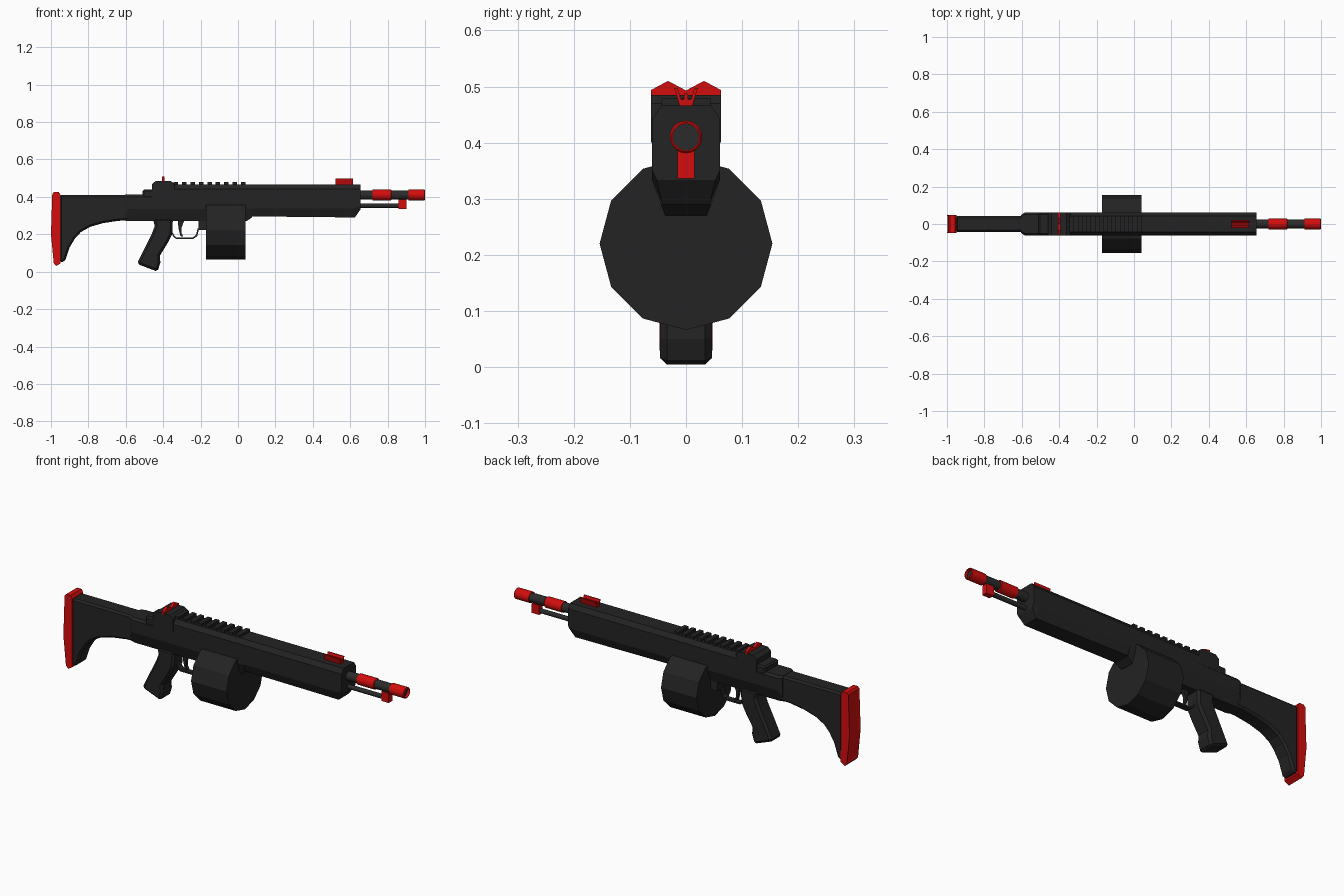
import bpy, bmesh, math
from mathutils import Matrix

if "Cube" in bpy.data.objects:
    bpy.data.objects.remove(bpy.data.objects["Cube"])


def material(name, r, g, b):
    m = bpy.data.materials.new(name)
    m.diffuse_color = (r, g, b, 1)
    m.use_nodes = True
    m.node_tree.nodes["Principled BSDF"].inputs["Base Color"].default_value = m.diffuse_color
    return m


BLACK = material("matte_black", 0.017, 0.017, 0.017)
GREY = material("barrel_grey", 0.024, 0.024, 0.024)
RED = material("red", 0.65, 0.004, 0.004)


def finish(name, bm, mat):
    bmesh.ops.recalc_face_normals(bm, faces=bm.faces)
    me = bpy.data.meshes.new(name)
    bm.to_mesh(me)
    bm.free()
    ob = bpy.data.objects.new(name, me)
    me.materials.append(mat)
    bpy.context.collection.objects.link(ob)
    return ob


def loft(name, rings, mat):
    """Skin closed rings of equal length and cap both ends."""
    bm = bmesh.new()
    vs = [[bm.verts.new(p) for p in r] for r in rings]
    n = len(vs[0])
    for a, b in zip(vs, vs[1:]):
        for i in range(n):
            bm.faces.new((a[i], a[(i + 1) % n], b[(i + 1) % n], b[i]))
    bm.faces.new(vs[0][::-1])
    bm.faces.new(vs[-1])
    return finish(name, bm, mat)


def bevel(ob, w, angle=60):
    m = ob.modifiers.new("bevel", 'BEVEL')
    m.width, m.segments = w, 1
    m.limit_method, m.angle_limit = 'ANGLE', math.radians(angle)
    return ob


def side(name, pts, hw, mat, bev=0.0):
    """Side profile in x,z given a half width in y."""
    ob = loft(name, [[(x, s * hw, z) for x, z in pts] for s in (-1, 1)], mat)
    return bevel(ob, bev) if bev else ob


def box(name, x0, x1, hw, z0, z1, mat, bev=0.0):
    return side(name, [(x0, z0), (x1, z0), (x1, z1), (x0, z1)], hw, mat, bev)


def section(x, zb, zt, hw, bw, bh, tw, th):
    """Chamfered eight-sided cross-section."""
    half = [(bw, zb), (hw, zb + bh), (hw, zt - th), (tw, zt)]
    return [(x, y, z) for y, z in half] + [(x, -y, z) for y, z in half[::-1]]


def rod(name, x0, x1, r, z, n, mat, smooth=True):
    bm = bmesh.new()
    rot = Matrix.Translation(((x0 + x1) / 2, 0, z)) @ Matrix.Rotation(math.pi / 2, 4, 'Y')
    bmesh.ops.create_cone(bm, cap_ends=True, segments=n, radius1=r, radius2=r,
                          depth=x1 - x0, matrix=rot)
    if smooth:
        for f in bm.faces:
            f.smooth = len(f.verts) == 4
    return finish(name, bm, mat)


def tube(name, x0, x1, r, ri, z, n, mat):
    """Hollow sleeve around the x axis."""
    bm = bmesh.new()
    loops = []
    for x, q in ((x0, r), (x1 - 0.004, r), (x1, r - 0.003), (x1, ri), (x0, ri)):
        loops.append([bm.verts.new((x, q * math.cos(2 * math.pi * i / n),
                                    z + q * math.sin(2 * math.pi * i / n))) for i in range(n)])
    for a, b in zip(loops, loops[1:] + loops[:1]):
        for i in range(n):
            bm.faces.new((a[i], a[(i + 1) % n], b[(i + 1) % n], b[i]))
    return finish(name, bm, mat)


# Stock with swept underside, and red butt pad with a recessed back
side("stock", [(-0.955, 0.41), (-0.955, 0.05), (-0.925, 0.055), (-0.90, 0.13), (-0.87, 0.18),
               (-0.84, 0.212), (-0.79, 0.24), (-0.72, 0.26), (-0.64, 0.272), (-0.57, 0.275),
               (-0.57, 0.41)], 0.043, BLACK, 0.01)
pad = side("butt_pad", [(-0.993, 0.415), (-0.985, 0.425), (-0.958, 0.425), (-0.95, 0.412),
                        (-0.948, 0.045), (-0.972, 0.03), (-0.982, 0.045), (-1.0, 0.20),
                        ][:6] + [(-0.985, 0.045), (-1.0, 0.20)], 0.047, RED)
bm = bmesh.new()
bm.from_mesh(pad.data)
back = [f for f in bm.faces if f.normal.x < -0.95]
bmesh.ops.inset_region(bm, faces=back, thickness=0.012, depth=-0.004)
bm.to_mesh(pad.data)
bm.free()

# Receiver: chamfered lower body, stepped top blocks and magazine well
loft("receiver", [section(-0.605, 0.273, 0.412, 0.048, 0.034, 0.03, 0.038, 0.012),
                  section(-0.585, 0.27, 0.412, 0.061, 0.037, 0.065, 0.05, 0.012),
                  section(-0.17, 0.27, 0.412, 0.061, 0.037, 0.065, 0.05, 0.012),
                  section(0.045, 0.27, 0.412, 0.061, 0.037, 0.065, 0.05, 0.012),
                  section(0.075, 0.29, 0.412, 0.061, 0.045, 0.045, 0.05, 0.012)], BLACK)
side("receiver_step", [(-0.51, 0.38), (-0.30, 0.38), (-0.30, 0.44), (-0.51, 0.44)], 0.058, BLACK, 0.008)
side("sight_housing", [(-0.46, 0.40), (-0.34, 0.40), (-0.34, 0.47), (-0.36, 0.485),
                       (-0.44, 0.485), (-0.46, 0.468)], 0.062, BLACK)
box("magazine_well", -0.212, -0.16, 0.037, 0.222, 0.30, BLACK)

# Handguard with a chamfered nose
loft("handguard", [section(-0.35, 0.30, 0.466, 0.061, 0.045, 0.04, 0.044, 0.024),
                   section(0.625, 0.29, 0.466, 0.061, 0.042, 0.048, 0.044, 0.024),
                   section(0.655, 0.333, 0.466, 0.061, 0.052, 0.018, 0.044, 0.024)], BLACK)

# Top rail teeth
for i in range(9):
    x = -0.345 + i * 0.0452
    box(f"rail_tooth_{i + 1}", x, x + 0.024, 0.044, 0.455, 0.479, BLACK)

# Twin-peaked rear sight blade
blade = [(-0.062, 0.48), (0.062, 0.48), (0.062, 0.494), (0.032, 0.51),
         (0.0, 0.493), (-0.032, 0.51), (-0.062, 0.494)]
loft("rear_sight", [[(x, y, z) for y, z in blade] for x in (-0.407, -0.393)], RED)

# Front sight: base, centre rib and two flared fins
box("front_sight_base", 0.52, 0.615, 0.012, 0.46, 0.477, RED)
box("front_sight_rib", 0.52, 0.615, 0.004, 0.47, 0.488, RED)
for s, label in ((-1, "right"), (1, "left")):
    fin = [(0.006, 0.468), (0.012, 0.468), (0.021, 0.497), (0.015, 0.497)]
    loft(f"front_sight_fin_{label}", [[(x, s * y, z) for y, z in fin] for x in (0.52, 0.615)], RED)

# Barrel with red sleeves, and the lower tube with its red bracket
rod("barrel", 0.64, 0.985, 0.024, 0.41, 20, GREY)
tube("barrel_sleeve", 0.72, 0.822, 0.029, 0.02, 0.41, 20, RED)
tube("muzzle_sleeve", 0.912, 1.0, 0.029, 0.0235, 0.41, 20, RED)
rod("lower_tube", 0.64, 0.87, 0.012, 0.353, 12, GREY)
box("tube_bracket", 0.858, 0.902, 0.015, 0.336, 0.386, RED)

# Twelve-sided drum magazine
rod("drum_magazine", -0.17, 0.04, 0.154, 0.22, 12, BLACK, smooth=False)

# Pistol grip
side("grip", [(-0.455, 0.285), (-0.445, 0.245), (-0.46, 0.205), (-0.50, 0.125), (-0.54, 0.042),
              (-0.43, 0.0), (-0.415, 0.05), (-0.418, 0.085), (-0.378, 0.15), (-0.352, 0.20),
              (-0.348, 0.285)], 0.046, BLACK, 0.012)

# Trigger and its guard
side("trigger", [(-0.322, 0.28), (-0.318, 0.23), (-0.308, 0.19), (-0.293, 0.187),
                 (-0.303, 0.21), (-0.302, 0.235), (-0.285, 0.28)], 0.009, BLACK)
outer = [(-0.355, 0.205), (-0.345, 0.186), (-0.332, 0.176), (-0.238, 0.176), (-0.218, 0.19), (-0.208, 0.23)]
inner = [(-0.216, 0.23), (-0.225, 0.196), (-0.241, 0.184), (-0.33, 0.184), (-0.34, 0.192), (-0.35, 0.21)]
side("trigger_guard", outer + inner, 0.016, BLACK)
